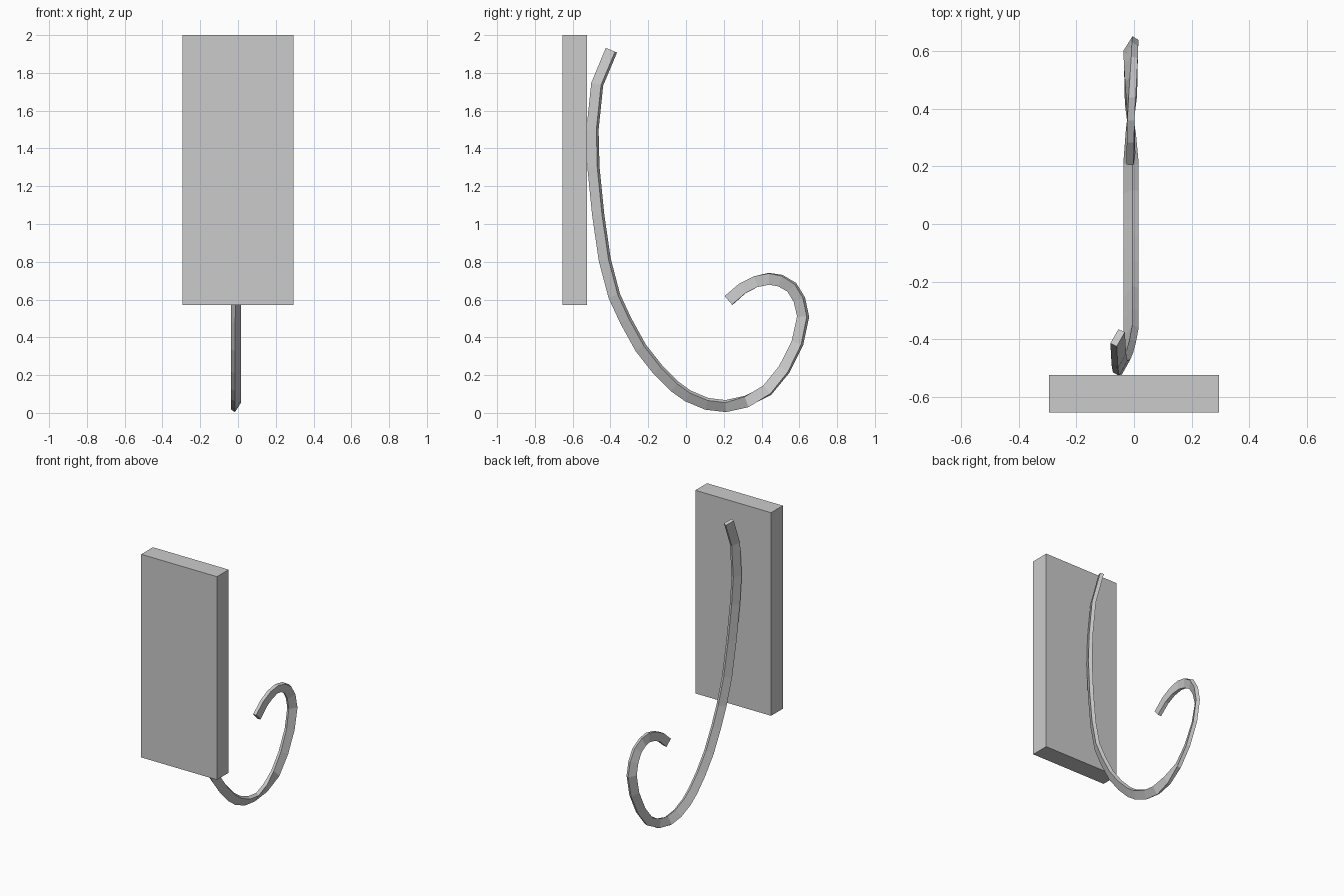
import bpy
import bmesh
from math import radians, sin, cos
from mathutils import Vector

if "Cube" in bpy.data.objects:
    bpy.data.objects.remove(bpy.data.objects["Cube"], do_unlink=True)

grey = bpy.data.materials.new("plain grey")
grey.use_nodes = True
grey.diffuse_color = (0.6, 0.6, 0.6, 1)
grey.node_tree.nodes["Principled BSDF"].inputs["Base Color"].default_value = (0.6, 0.6, 0.6, 1)


def add_object(name, bm):
    bmesh.ops.recalc_face_normals(bm, faces=bm.faces)
    mesh = bpy.data.meshes.new(name)
    bm.to_mesh(mesh)
    bm.free()
    mesh.materials.append(grey)
    obj = bpy.data.objects.new(name, mesh)
    bpy.context.collection.objects.link(obj)
    return obj


# Wall plate: a plain upright slab
bm = bmesh.new()
bmesh.ops.create_cube(bm, size=1)
bmesh.ops.scale(bm, vec=(0.59, 0.13, 1.43), verts=bm.verts)
bmesh.ops.translate(bm, vec=(0, -0.59, 1.285), verts=bm.verts)
add_object("wall_plate", bm)

# Hook centre line (y, z), from the upper end round to the curled tip
path = [(-.395, 1.92), (-.47, 1.74), (-.495, 1.5), (-.49, 1.3), (-.465, 1.05),
        (-.43, .81), (-.38, .62), (-.32, .49), (-.24, .345), (-.15, .23),
        (-.06, .14), (.01, .09), (.11, .048), (.21, .036), (.32, .06),
        (.43, .12), (.52, .23), (.59, .37), (.62, .51), (.6, .6),
        (.56, .665), (.5, .7), (.44, .71), (.37, .695), (.3, .66), (.225, .595)]
# Sideways drift and twist in degrees, keyed by path index
drift = [(0, -.057), (2, -.048), (4, -.028), (6, -.01), (25, -.011)]
twist = [(0, -28), (13, -33), (14, -10), (15, 18), (18, 32), (20, 25), (23, 0), (25, -6)]


def keyed(keys, i):
    for (a, va), (b, vb) in zip(keys, keys[1:]):
        if i <= b:
            return va + (vb - va) * (i - a) / (b - a)


# Hook: a flat bar swept along the line, twisting as it goes
bm = bmesh.new()
rings = []
for i, (y, z) in enumerate(path):
    before, after = path[max(i - 1, 0)], path[min(i + 1, len(path) - 1)]
    tangent = Vector((0, after[0] - before[0], after[1] - before[1])).normalized()
    side = Vector((1, 0, 0))
    outward = side.cross(tangent) * -1
    outward = Vector((0, tangent.z, -tangent.y))
    t = radians(keyed(twist, i))
    long_axis = (outward * cos(t) + side * sin(t)) * 0.03
    short_axis = (side * cos(t) - outward * sin(t)) * 0.0125
    centre = Vector((keyed(drift, i), y, z))
    rings.append([bm.verts.new(centre + long_axis * a + short_axis * b)
                  for a, b in ((1, 1), (-1, 1), (-1, -1), (1, -1))])
for r, s in zip(rings, rings[1:]):
    for k in range(4):
        n = (k + 1) % 4
        bm.faces.new((r[k], r[n], s[n], s[k]))
bm.faces.new(rings[0])
bm.faces.new(rings[-1])
add_object("curled_hook", bm)
